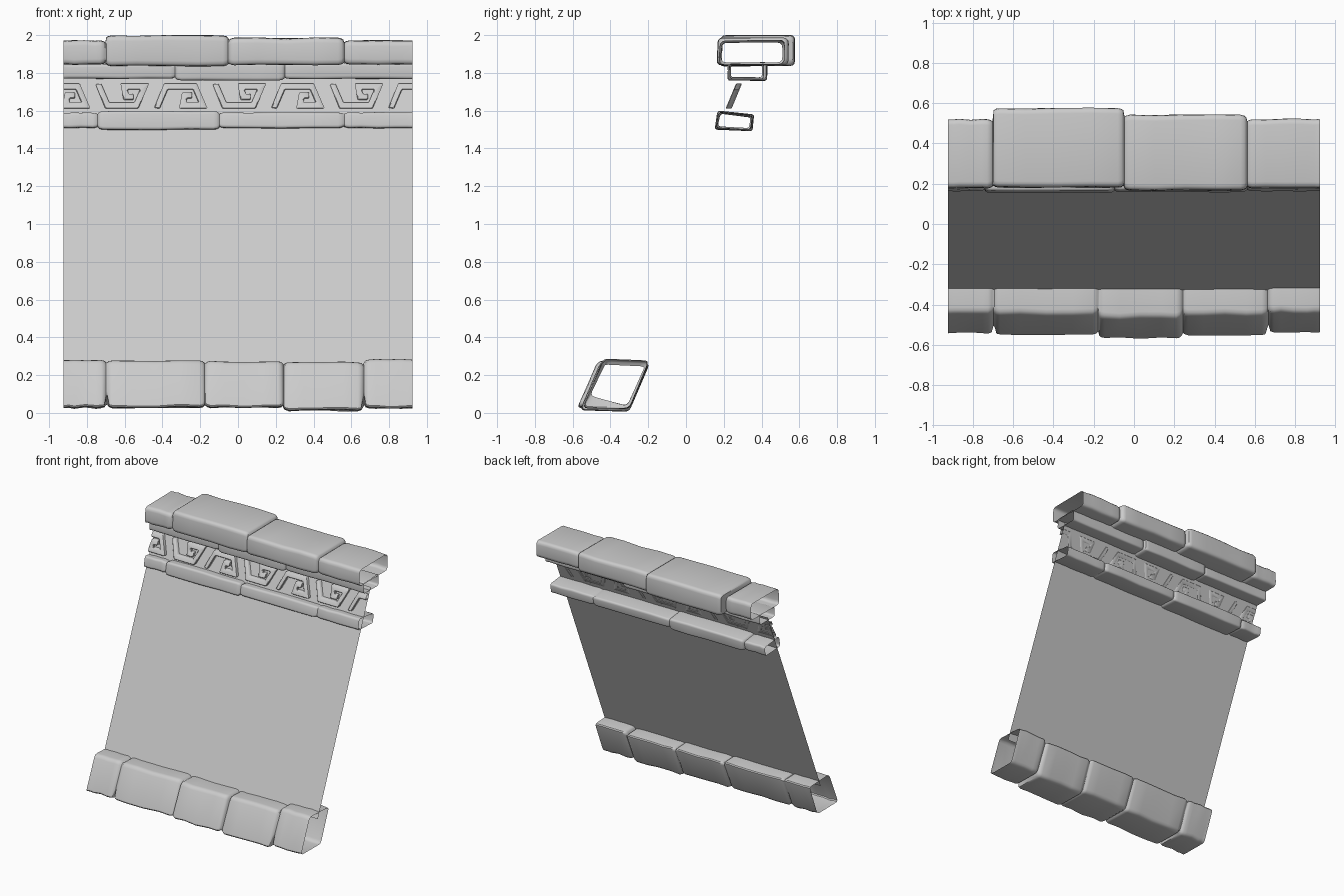
import bpy, bmesh, math, random
from mathutils import Vector

random.seed(4)
if "Cube" in bpy.data.objects:
    bpy.data.objects.remove(bpy.data.objects["Cube"])

stone = bpy.data.materials.new("grey_stone")
stone.use_nodes = True
GREY = (0.6, 0.6, 0.6, 1)
stone.diffuse_color = GREY
stone.node_tree.nodes["Principled BSDF"].inputs["Base Color"].default_value = GREY

HALF = 0.925     # half the wall length
SLOPE = 0.418    # backward lean of the wall


def wall_y(z):
    return -0.32 + (z - 0.275) * SLOPE


def finish(bm, name, smooth=True):
    mesh = bpy.data.meshes.new(name)
    bm.to_mesh(mesh)
    bm.free()
    obj = bpy.data.objects.new(name, mesh)
    bpy.context.collection.objects.link(obj)
    mesh.materials.append(stone)
    if smooth:
        bpy.ops.object.select_all(action='DESELECT')
        obj.select_set(True)
        bpy.context.view_layer.objects.active = obj
        bpy.ops.object.shade_smooth_by_angle(angle=math.radians(38))
    return obj


def rounded(corners, radius):
    """Closed section with each corner softened by a short arc."""
    pts = []
    for i, c in enumerate(corners):
        to_prev = (corners[i - 1] - c).normalized() * radius
        to_next = (corners[(i + 1) % 4] - c).normalized() * radius
        for t in (0, 0.33, 0.67, 1):
            pts.append(c + to_prev * (1 - t) ** 2 + to_next * t ** 2)
    return pts


def course(name, corners, breaks, grows, radius, seam=0.012, wear=0.005, chips=()):
    """Open-ended row of worn blocks. Corners run front-low, front-high, back-high,
    back-low; each grow moves the front, back, bottom and top outward."""
    xs = [-HALF, *breaks, HALF]
    bm = bmesh.new()
    rings = []
    for x0, x1, (front, back, low, high) in zip(xs, xs[1:], grows):
        block = [Vector((y + (-front if i < 2 else back), z + (high if i in (1, 2) else -low)))
                 for i, (y, z) in enumerate(corners)]
        center = sum(block, Vector((0, 0))) / 4
        steps = [0.003, 0.012, 0.03] + [(x1 - x0) * t for t in (0.25, 0.5, 0.75)]
        steps += [x1 - x0 - d for d in (0.03, 0.012, 0.003)]
        for k, step in enumerate(steps):
            x = x0 + step
            shrink = seam * {0: 1, 1: 0.35, 7: 0.35, 8: 1}.get(k, 0)
            if (k < 2 and x0 == -HALF) or (k > 6 and x1 == HALF):
                shrink = 0
                x = x0 if k == 0 else x1 if k == 8 else x
            ring = []
            for c in block:
                off = center - c
                inset = Vector((math.copysign(shrink, off.x), math.copysign(shrink, off.y)))
                jitter = Vector((random.uniform(-wear, wear), random.uniform(-wear, wear)))
                ring.append(c + inset + (jitter if 2 < k < 6 else jitter * 0.3))
            # Broken lower front edge beside a chipped joint
            if any(abs(x - chip) < 0.006 for chip in chips):
                ring[0] += (ring[1] - ring[0]) * 0.22
            rings.append([bm.verts.new((x, p.x, p.y)) for p in rounded(ring, radius)])
    for a, b in zip(rings, rings[1:]):
        n = len(a)
        for i in range(n):
            bm.faces.new((a[i], a[(i + 1) % n], b[(i + 1) % n], b[i]))
    bmesh.ops.recalc_face_normals(bm, faces=bm.faces)
    return finish(bm, name)


# Leaning wall sheet
bm = bmesh.new()
sheet = [bm.verts.new((x, wall_y(z), z))
         for x, z in ((-HALF, 0.23), (HALF, 0.23), (HALF, 1.79), (-HALF, 1.79))]
bm.faces.new(sheet)
finish(bm, "wall_panel", False)

# Block courses
course("base_blocks",
       [(-0.56, 0.03), (-0.45, 0.275), (-0.2, 0.265), (-0.3, 0.025)],
       (-0.695, -0.175, 0.24, 0.665),
       [(-0.01, 0, 0, 0.006), (-0.005, 0, 0, 0.004), (0.015, 0.005, 0, 0),
        (0, 0, 0.016, -0.006), (-0.015, 0, 0.002, 0.008)],
       0.026, chips=(-0.695, 0.665))
course("lower_band_blocks",
       [(0.16, 1.51), (0.175, 1.59), (0.35, 1.57), (0.34, 1.5)],
       (-0.74, -0.1, 0.56),
       [(0, 0, 0, 0), (0.008, 0.01, 0.008, 0.008), (0.004, 0.005, 0, 0.002), (0, 0, 0, 0.003)],
       0.016, seam=0.007, wear=0.003)
course("upper_band_blocks",
       [(0.23, 1.77), (0.23, 1.85), (0.41, 1.855), (0.41, 1.77)],
       (-0.33, 0.245),
       [(0, 0, 0, -0.005), (0.008, 0.02, 0.01, 0), (0, 0, 0.002, 0)],
       0.016, seam=0.007, wear=0.003)
course("coping_blocks",
       [(0.175, 1.845), (0.18, 1.97), (0.52, 1.972), (0.52, 1.845)],
       (-0.7, -0.05, 0.56),
       [(0, 0, 0, 0), (-0.004, 0.055, 0.008, 0.026), (0.01, 0.022, 0.004, 0.014), (0, 0, 0, 0)],
       0.028, seam=0.01, wear=0.004)

# Carved key frieze: spiral strokes, alternately upright and upside down
KEY = [(-0.124, 0.068), (-0.077, -0.05), (0.077, -0.05), (0.12, 0.05),
       (0.012, 0.05), (0.022, -0.004), (0.062, -0.004)]
MID_Z, WIDTH, DEPTH = 1.677, 0.032, 0.032


def stroke(bm, path, width, place):
    """Mitred ribbon along a path, thickened into a bar."""
    pts = [Vector(p) for p in path]
    edges = []
    for i, p in enumerate(pts):
        d0 = (p - pts[i - 1]).normalized() if i else None
        d1 = (pts[i + 1] - p).normalized() if i + 1 < len(pts) else None
        d0, d1 = d0 or d1, d1 or d0
        n0, n1 = Vector((-d0.y, d0.x)), Vector((-d1.y, d1.x))
        miter = (n0 + n1).normalized()
        miter *= width / 2 / max(miter.dot(n0), 0.4)
        edges.append((p + miter, p - miter))
    rings = [[bm.verts.new(place(q, d)) for q, d in ((a, 0), (b, 0), (b, 1), (a, 1))]
             for a, b in edges]
    for r, s in zip(rings, rings[1:]):
        for i in range(4):
            j = (i + 1) % 4
            bm.faces.new((r[i], r[j], s[j], s[i]))
    bm.faces.new(rings[0])
    bm.faces.new(rings[-1])


bm = bmesh.new()
for unit in range(-3, 4):
    flip = -1 if unit % 2 else 1

    def place(q, d):
        z = MID_Z + max(-0.066, min(0.066, q.y * flip))
        return (unit * 0.31 + 0.005 + q.x, wall_y(z) - 0.003 - DEPTH * (1 - d) + 0.006, z)

    stroke(bm, KEY, WIDTH, place)
bmesh.ops.recalc_face_normals(bm, faces=bm.faces)
bmesh.ops.bevel(bm, geom=bm.edges[:], offset=0.004, segments=1, affect='EDGES')
for side in (-1, 1):
    bmesh.ops.bisect_plane(bm, geom=bm.verts[:] + bm.edges[:] + bm.faces[:],
                           plane_co=(side * HALF, 0, 0), plane_no=(side, 0, 0), clear_outer=True)
finish(bm, "key_frieze")
